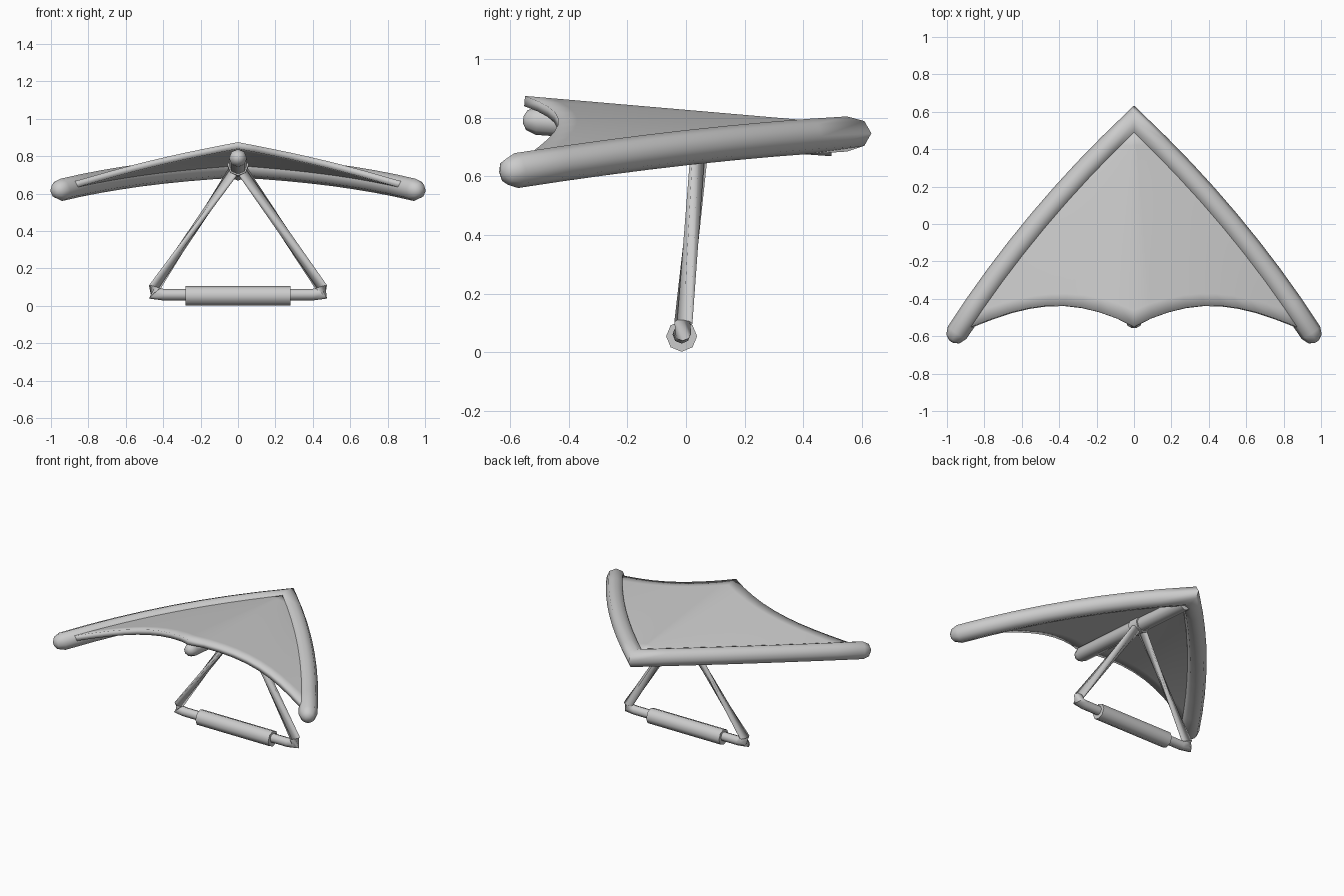
import bpy, bmesh, math
from mathutils import Vector

cube = bpy.data.objects.get("Cube")
if cube:
    bpy.data.objects.remove(cube, do_unlink=True)

GREY = (0.6, 0.6, 0.6, 1)
grey = bpy.data.materials.new("light grey")
grey.use_nodes = True
grey.diffuse_color = GREY
grey.node_tree.nodes["Principled BSDF"].inputs["Base Color"].default_value = GREY


def make_object(name, bm, angle):
    bmesh.ops.recalc_face_normals(bm, faces=bm.faces)
    mesh = bpy.data.meshes.new(name)
    bm.to_mesh(mesh)
    bm.free()
    mesh.materials.append(grey)
    obj = bpy.data.objects.new(name, mesh)
    bpy.context.collection.objects.link(obj)
    bpy.ops.object.select_all(action="DESELECT")
    obj.select_set(True)
    bpy.context.view_layer.objects.active = obj
    bpy.ops.object.shade_smooth_by_angle(angle=math.radians(angle))
    return obj


def tube(name, points, radius, sides=8, round_start=False, round_end=False, angle=50):
    """Sweep a polygon along a path, mitring each bend and rounding chosen ends."""
    pts = [Vector(p) for p in points]
    radii = [radius] * len(pts)
    for wanted, at_end in ((round_start, False), (round_end, True)):
        if not wanted:
            continue
        end, near = (pts[-1], pts[-2]) if at_end else (pts[0], pts[1])
        out = (end - near).normalized()
        for a in (math.radians(45), math.radians(75)):
            p, r = end + out * radius * math.sin(a), radius * math.cos(a)
            pts.insert(len(pts) if at_end else 0, p)
            radii.insert(len(radii) if at_end else 0, r)
    bm = bmesh.new()
    rings = []
    for i, p in enumerate(pts):
        before = (p - pts[i - 1]).normalized() if i else (pts[1] - p).normalized()
        after = (pts[i + 1] - p).normalized() if i < len(pts) - 1 else before
        plane = (before + after).normalized()
        up = Vector((0, 0, 1)) if abs(before.z) < 0.95 else Vector((0, 1, 0))
        side = before.cross(up).normalized()
        up = side.cross(before)
        ring = []
        for k in range(sides):
            a = math.tau * k / sides
            v = (side * math.cos(a) + up * math.sin(a)) * radii[i]
            v -= before * (v.dot(plane) / before.dot(plane))
            ring.append(bm.verts.new(p + v))
        rings.append(ring)
    for a, b in zip(rings, rings[1:]):
        for k in range(sides):
            n = (k + 1) % sides
            bm.faces.new((a[k], a[n], b[n], b[k]))
    bm.faces.new(rings[0])
    bm.faces.new(rings[-1])
    return make_object(name, bm, angle)


# Swept leading edge, nose to wing tip
NOSE, TIP = Vector((0, 0.55, 0.745)), Vector((0.945, -0.58, 0.62))
BULGE = Vector((0.035, 0.028, 0.017))


def leading(s):
    return NOSE.lerp(TIP, s) + BULGE * 4 * s * (1 - s)


def mirrored(p):
    return Vector((-p.x, p.y, p.z))


STEPS = 8
right_side = [leading(i / STEPS) for i in range(STEPS + 1)]
path = [mirrored(p) for p in reversed(right_side[1:])] + right_side
tube("leading_edge", path, 0.06, round_start=True, round_end=True)

# Keel below the sail, with its clamp
tube("keel", [(0, 0.5, 0.717), (0, -0.51, 0.79)], 0.048, round_end=True)
tube("keel_clamp", [(0, 0.09, 0.747), (0, 0.01, 0.753)], 0.057)

# Scalloped sail, peaked along the keel
RIDGE_FRONT, RIDGE_BACK = Vector((0, 0.55, 0.78)), Vector((0, -0.55, 0.875))
ACROSS, ALONG = 10, 12
bm = bmesh.new()
grid = []
for j in range(ALONG + 1):
    s = 0.04 + 0.96 * j / ALONG
    row = []
    for i in range(-ACROSS, ACROSS + 1):
        t = abs(i) / ACROSS
        p = RIDGE_FRONT.lerp(RIDGE_BACK, s).lerp(leading(s) + Vector((0, 0, 0.025)), t)
        p.y += 0.128 * s ** 3 * math.sin(math.pi * t ** 0.9)
        p.z += 0.015 * s * math.sin(math.pi * t)
        row.append(bm.verts.new(p if i >= 0 else mirrored(p)))
    grid.append(row)
for a, b in zip(grid, grid[1:]):
    for i in range(2 * ACROSS):
        bm.faces.new((a[i], b[i], b[i + 1], a[i + 1]))
sail = make_object("sail", bm, 40)
thick = sail.modifiers.new("thickness", "SOLIDIFY")
thick.thickness = 0.035
thick.offset = -1 if sail.data.polygons[0].normal.z > 0 else 1

# Triangular control frame with blunted corners
half = [(0.4, -0.015, 0.06), (0.445, -0.013, 0.066), (0.445, -0.009, 0.1), (0.015, 0.05, 0.735)]
for name, sign in (("left_upright", 1), ("right_upright", -1)):
    tube(name, [(sign * x, y, z) for x, y, z in [(0, -0.015, 0.06)] + half], 0.031)
tube("hand_grip", [(-0.28, -0.015, 0.054), (0.28, -0.015, 0.054)], 0.053)
